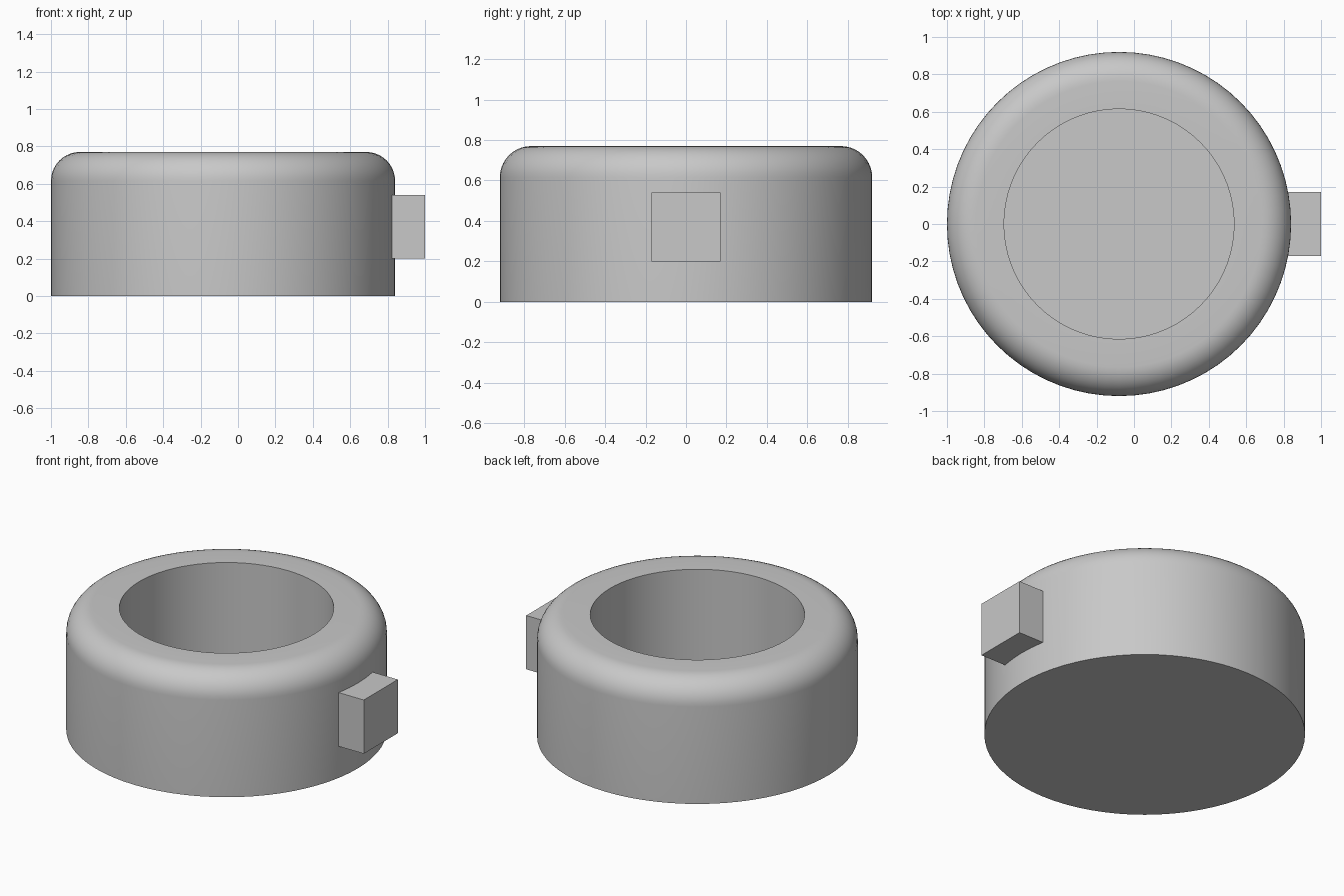
import bpy
import bmesh
from math import sin, cos, pi, radians
from mathutils import Matrix, Vector

cube = bpy.data.objects.get("Cube")
if cube:
    bpy.data.objects.remove(cube, do_unlink=True)

grey = bpy.data.materials.new("plain grey")
grey.use_nodes = True
grey.diffuse_color = (0.58, 0.58, 0.58, 1)
grey.node_tree.nodes["Principled BSDF"].inputs["Base Color"].default_value = grey.diffuse_color

CENTRE_X = -0.08
RADIUS, HOLE_RADIUS = 0.92, 0.615
HEIGHT, FLOOR, FILLET = 0.77, 0.155, 0.155
SEGMENTS = 72


def add_object(name, bm):
    bmesh.ops.recalc_face_normals(bm, faces=bm.faces)
    mesh = bpy.data.meshes.new(name)
    bm.to_mesh(mesh)
    bm.free()
    mesh.materials.append(grey)
    obj = bpy.data.objects.new(name, mesh)
    bpy.context.collection.objects.link(obj)
    return obj


# Round cup: half profile with a rounded outer rim, spun about z
profile = [(0, 0), (RADIUS, 0)]
for i in range(11):
    a = i / 10 * pi / 2
    profile.append((RADIUS - FILLET + FILLET * cos(a), HEIGHT - FILLET + FILLET * sin(a)))
profile += [(HOLE_RADIUS, HEIGHT), (HOLE_RADIUS, FLOOR), (0, FLOOR)]

bm = bmesh.new()
verts = [bm.verts.new((r, 0, z)) for r, z in profile]
edges = [bm.edges.new(pair) for pair in zip(verts, verts[1:])]
bmesh.ops.spin(bm, geom=verts + edges, cent=(0, 0, 0), axis=(0, 0, 1),
               angle=2 * pi, steps=SEGMENTS, use_merge=True)
bmesh.ops.remove_doubles(bm, verts=bm.verts, dist=0.0001)
body = add_object("cup_body", bm)
body.location.x = CENTRE_X
bpy.context.view_layer.objects.active = body
body.select_set(True)
bpy.ops.object.shade_smooth_by_angle(angle=radians(30))
body.select_set(False)

# Square side block, rooted in the wall
low, high = Vector((0.78, -0.17, 0.2)), Vector((1.0, 0.17, 0.54))
bm = bmesh.new()
bmesh.ops.create_cube(bm, size=1, matrix=Matrix.LocRotScale((low + high) / 2, None, high - low))
add_object("side_block", bm)
